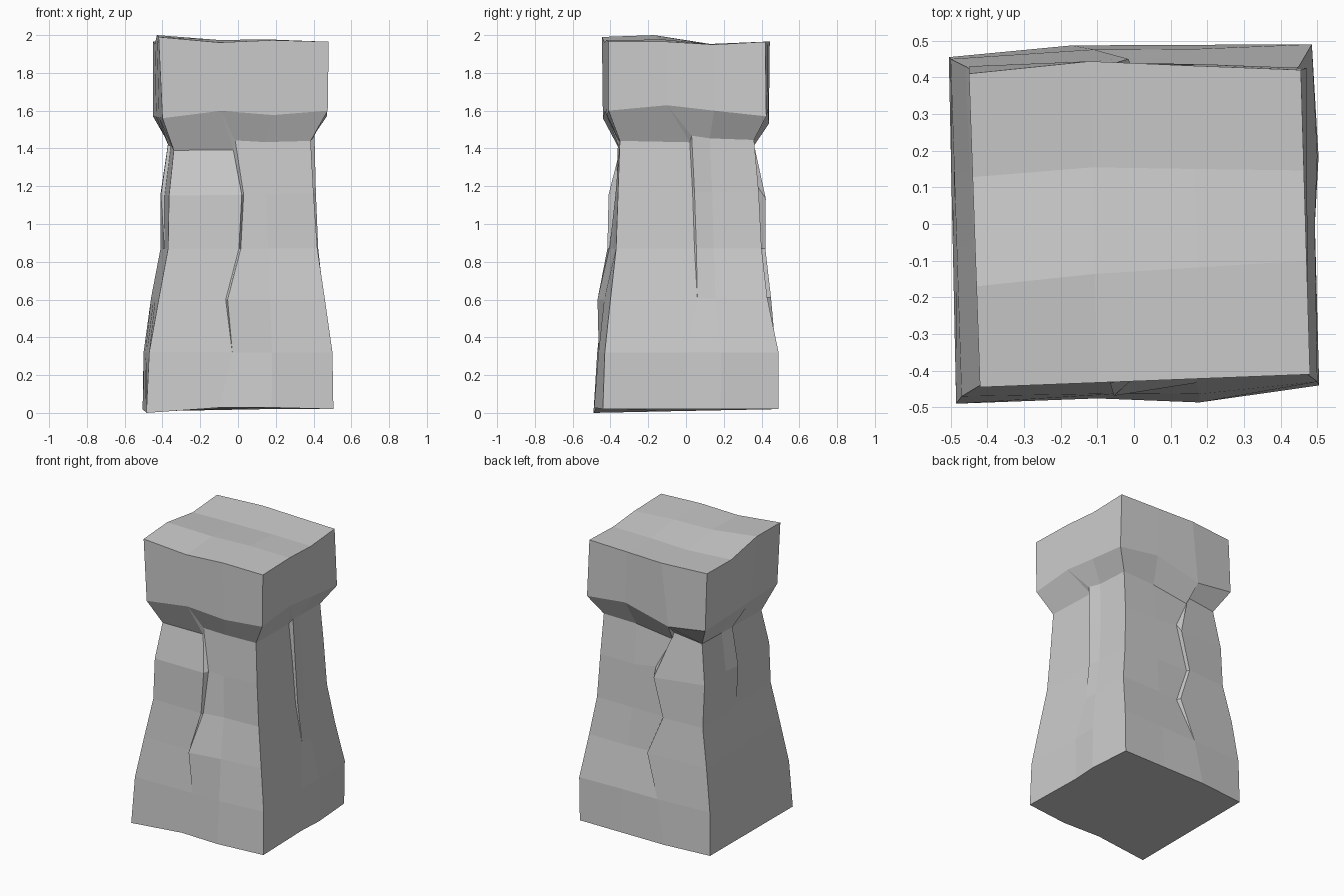
import bpy
import bmesh
from mathutils import Vector

if "Cube" in bpy.data.objects:
    bpy.data.objects.remove(bpy.data.objects["Cube"], do_unlink=True)

# Single stone colour
stone = bpy.data.materials.new("light_grey_stone")
stone.use_nodes = True
stone.diffuse_color = (0.6, 0.6, 0.6, 1)
stone.node_tree.nodes["Principled BSDF"].inputs["Base Color"].default_value = (0.6, 0.6, 0.6, 1)


def edge_line(xs, ys, zs):
    """One corner of the pillar, from base to top, given in hundredths."""
    return [Vector(point) / 100 for point in zip(xs, ys, zs)]


# The four corner edges: base, plinth, lower, waist, upper, neck, collar, top
front_left_edge = edge_line((-48.5, -47, -42, -37, -36.5, -34, -40, -42),
                            (-49, -47, -44, -41, -40, -35, -44, -44.5),
                            (0, 32, 60, 87, 115, 139, 156, 199))
front_right_edge = edge_line((50.5, 50, 46, 42, 40, 38.5, 47.5, 48),
                             (-44, -43, -40, -37, -36, -35, -41, -41),
                             (2, 32, 60, 87, 116, 144, 160, 196.5))
back_right_edge = edge_line((48, 48.5, 45, 41, 39.5, 38.5, 47, 45.5),
                            (49, 49, 43, 40, 38.5, 36, 42.5, 42),
                            (2, 32, 61, 87, 117, 144.5, 157, 196.5))
back_left_edge = edge_line((-50.5, -50, -46, -41, -41, -37, -45, -45),
                           (45.5, 45, 43, 40, 38, 35, 43, 41),
                           (2, 32, 61, 87, 116, 143, 157, 196.5))

BASE, PLINTH, LOWER, WAIST, UPPER, NECK, COLLAR, TOP = levels = range(8)
CRACK_HALF_WIDTH = 0.005


def wall_rows(start, end, axis, outward, crack, near, far, middle):
    """Rows of points across a wall; near and far are the two lips of its crack.

    Each lip or middle entry maps a level to (push outward, lift), in hundredths.
    """
    outward = Vector(outward)
    rows = []
    for level in levels:
        a, b = start[level], end[level]

        def point(t, shifts):
            push, lift = shifts.get(level, (0, 0))
            return a.lerp(b, t) + (outward * push + Vector((0, 0, lift))) / 100

        span = b[axis] - a[axis]
        t = (crack[level] / 100 - a[axis]) / span
        is_open = near.get(level) != far.get(level)
        gap = CRACK_HALF_WIDTH / span if is_open else 0
        rows.append([a.copy(), point(t - gap, near), point(t + gap, far),
                     point(0.67, middle), b.copy()])
    return rows


front_wall = wall_rows(
    front_left_edge, front_right_edge, 0, (0, -1, 0),
    crack=(-10, -3, -6, 1, 2.5, -2, -9, -10),
    near={BASE: (0.5, 2), PLINTH: (1, 0), LOWER: (1, 0), WAIST: (2.5, 0),
          UPPER: (3, 0), NECK: (0, -2), COLLAR: (0, 2.5), TOP: (0, -2)},
    far={BASE: (0.5, 2), PLINTH: (1, 0), LOWER: (4.5, 0), WAIST: (1.5, 0),
         UPPER: (-1, 0), NECK: (1, 3), COLLAR: (0, 2.5), TOP: (0, -2)},
    middle={BASE: (3, 1.5), PLINTH: (2, 0), LOWER: (2, 0), NECK: (0, 1), COLLAR: (0, -1)})

right_wall = wall_rows(
    front_right_edge, back_right_edge, 1, (1, 0, 0),
    crack=(0, 0, 6, 5, 4, 2.5, -10, -10),
    near={NECK: (-0.5, -1), COLLAR: (0, 4)},
    far={WAIST: (1, 0), UPPER: (1.5, 0), NECK: (2, 2.5), COLLAR: (0, 4)},
    middle={BASE: (1.5, 0), PLINTH: (1, 0), NECK: (0.5, 1), COLLAR: (0, 2), TOP: (0, -1.5)})

back_wall = wall_rows(
    back_left_edge, back_right_edge, 0, (0, 1, 0),
    crack=(-17, -11, -1, -11, -4, -15, -17, -12),
    near={BASE: (2, 0), PLINTH: (1, 0), LOWER: (2, 0), WAIST: (2, 0), UPPER: (4, -3),
          NECK: (0, 2), COLLAR: (1, -4), TOP: (3, 0)},
    far={BASE: (2, 0), PLINTH: (1, 0), LOWER: (-1, 0), UPPER: (0, 3),
         NECK: (0, -3), COLLAR: (1, -4), TOP: (3, 0)},
    middle={BASE: (1, 0), COLLAR: (1, 4), TOP: (1.5, 0)})

left_wall = wall_rows(
    front_left_edge, back_left_edge, 1, (-1, 0, 0),
    crack=(-10, -8, -4, 0, 0, 1, -12, -17),
    near={TOP: (0, 1.8)},
    far={UPPER: (2, 0), NECK: (1.5, 1), TOP: (0, 1.8)},
    middle={TOP: (0, -2)})

# The top follows the outline of all four walls
bm = bmesh.new()


def top_edge(wall):
    row = wall[TOP]
    return [row[0], row[1], row[3], row[4]]


front, right, back, left = map(top_edge, (front_wall, right_wall, back_wall, left_wall))
cap = []
for j in range(4):
    cap_row = []
    for i in range(4):
        u, v = i / 3, j / 3
        blend = front[i].lerp(back[i], v) + left[j].lerp(right[j], u)
        corners = front[0].lerp(front[3], u).lerp(back[0].lerp(back[3], u), v)
        cap_row.append(blend - corners)
    cap.append(cap_row)


def add_patch(rows):
    verts = [[bm.verts.new(co) for co in row] for row in rows]
    for lower, upper in zip(verts, verts[1:]):
        for i in range(len(lower) - 1):
            bm.faces.new((lower[i], lower[i + 1], upper[i + 1], upper[i]))


for patch in (front_wall, right_wall, back_wall, left_wall, cap):
    add_patch(patch)

# Weld the walls, close the underside and point every face outward
bmesh.ops.remove_doubles(bm, verts=bm.verts, dist=0.001)
bmesh.ops.holes_fill(bm, edges=[e for e in bm.edges if e.is_boundary], sides=0)
bmesh.ops.recalc_face_normals(bm, faces=bm.faces)

mesh = bpy.data.meshes.new("stone_pillar")
bm.to_mesh(mesh)
bm.free()
mesh.materials.append(stone)
pillar = bpy.data.objects.new("stone_pillar", mesh)
bpy.context.collection.objects.link(pillar)
